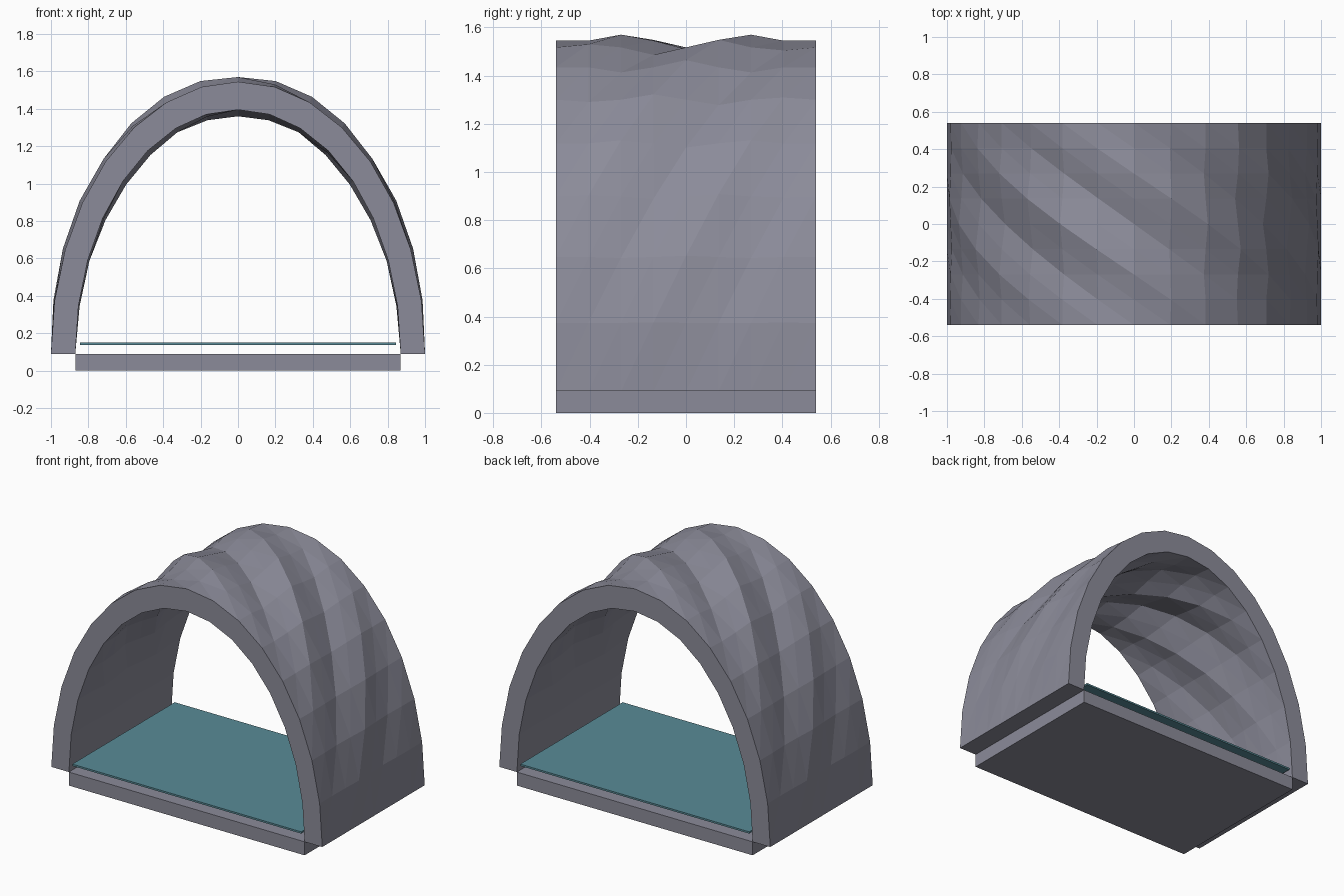
import bpy, bmesh
from math import sin, cos, pi

old = bpy.data.objects.get("Cube")
if old:
    bpy.data.objects.remove(old, do_unlink=True)

HALF_Y = 0.54    # half depth of the tunnel
FLOOR = 0.09     # height of the slab and of the arch feet
SEGS = 16        # facets around the arch
ROWS = 8         # facets along the tunnel
RIPPLE = 0.035   # depth of the diagonal ripples


def material(name, rgb):
    mat = bpy.data.materials.new(name)
    mat.use_nodes = True
    colour = (*rgb, 1)
    mat.diffuse_color = colour
    bsdf = mat.node_tree.nodes["Principled BSDF"]
    bsdf.inputs["Base Color"].default_value = colour
    bsdf.inputs["Roughness"].default_value = 0.8
    return mat


def add_object(name, bm, mat):
    bmesh.ops.recalc_face_normals(bm, faces=bm.faces[:])
    mesh = bpy.data.meshes.new(name)
    bm.to_mesh(mesh)
    bm.free()
    mesh.materials.append(mat)
    obj = bpy.data.objects.new(name, mesh)
    bpy.context.collection.objects.link(obj)
    return obj


def box(name, half_x, half_y, z0, z1, mat):
    bm = bmesh.new()
    bmesh.ops.create_cube(bm, size=1)
    for v in bm.verts:
        v.co.x *= 2 * half_x
        v.co.y *= 2 * half_y
        v.co.z = z1 if v.co.z > 0 else z0
    return add_object(name, bm, mat)


def arch_shell(bm, a, b):
    """Half-elliptic grid with ripples that spiral around the tunnel."""
    grid = []
    for i in range(SEGS + 1):
        t = pi * i / SEGS              # zero at the left foot
        row = []
        for j in range(ROWS + 1):
            y = HALF_Y * (2 * j / ROWS - 1)
            fade = sin(t) * cos(pi * y / (2 * HALF_Y))
            wave = -cos(2 * pi * y / HALF_Y + (SEGS / 2 - i) * pi / 2)
            d = RIPPLE * fade * wave
            row.append(bm.verts.new(((a + d) * cos(t), y, FLOOR + (b + d) * sin(t))))
        grid.append(row)
    # Split each facet along the run of the ripples
    for i in range(SEGS):
        for j in range(ROWS):
            p, q = grid[i][j], grid[i + 1][j]
            r, s = grid[i + 1][j + 1], grid[i][j + 1]
            bm.faces.new((p, q, r))
            bm.faces.new((p, r, s))
    return grid


grey = material("stone grey", (0.26, 0.26, 0.32))
teal = material("water teal", (0.10, 0.26, 0.31))

# Rippled arch with closed ends and feet
bm = bmesh.new()
outer = arch_shell(bm, 1.0, 1.455)
inner = arch_shell(bm, 0.87, 1.305)
for j in (0, ROWS):
    for i in range(SEGS):
        bm.faces.new((outer[i][j], outer[i + 1][j], inner[i + 1][j], inner[i][j]))
for i in (0, SEGS):
    for j in range(ROWS):
        bm.faces.new((outer[i][j], outer[i][j + 1], inner[i][j + 1], inner[i][j]))
add_object("tunnel_arch", bm, grey)

# Floor slab and the thin sheet above it
box("floor_slab", 0.87, HALF_Y, 0.0, FLOOR, grey)
box("water_sheet", 0.845, HALF_Y, 0.138, 0.15, teal)
